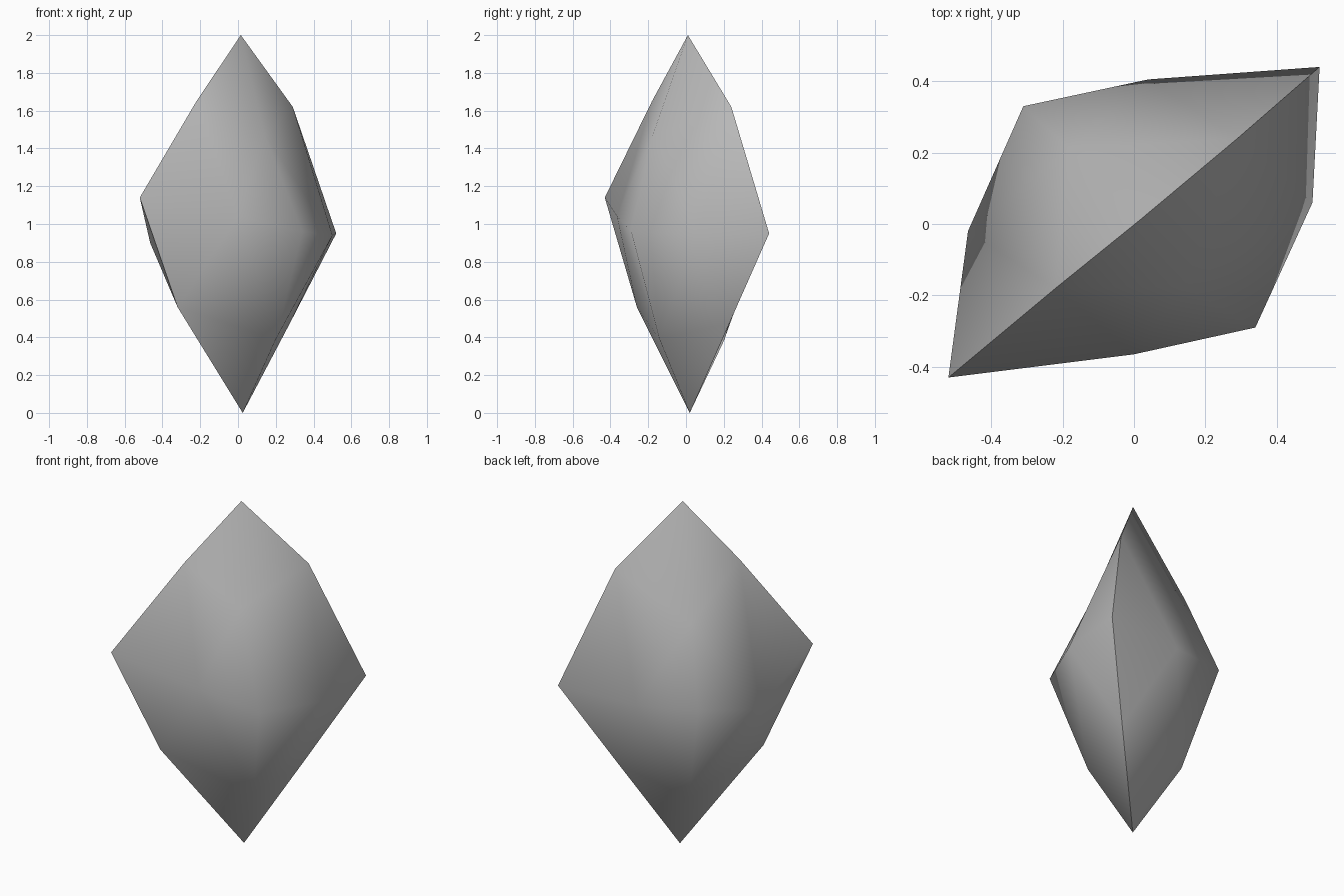
import bpy
import bmesh
from mathutils import Vector

default_cube = bpy.data.objects.get("Cube")
if default_cube:
    bpy.data.objects.remove(default_cube, do_unlink=True)

# Six main corners: two poles, two side tips and two face bulges
corners = {
    "top": (0.015, 0.01, 2.0),
    "bottom": (0.025, 0.02, 0.0),
    "left": (0.52, 0.44, 0.95),
    "right": (-0.52, -0.43, 1.14),
    "front": (0.34, -0.29, 0.96),
    "back": (-0.31, 0.33, 0.98),
}

# One slightly uneven point along each edge between two corners
midpoints = {
    ("top", "left"): (0.29, 0.24, 1.62),
    ("top", "right"): (-0.22, -0.18, 1.65),
    ("bottom", "left"): (0.275, 0.23, 0.475),
    ("bottom", "right"): (-0.32, -0.26, 0.56),
    ("top", "front"): (0.14, -0.175, 1.475),
    ("top", "back"): (-0.18, 0.21, 1.41),
    ("bottom", "front"): (0.2, -0.14, 0.39),
    ("bottom", "back"): (-0.16, 0.2, 0.38),
    ("left", "front"): (0.5, 0.06, 0.94),
    ("right", "front"): (0.0, -0.365, 1.04),
    ("left", "back"): (0.04, 0.405, 0.95),
    ("right", "back"): (-0.465, -0.02, 0.9),
}

bm = bmesh.new()
verts = {name: bm.verts.new(Vector(co)) for name, co in {**corners, **midpoints}.items()}

# Each octant is a triangle split into four facets
for pole in ("top", "bottom"):
    for tip in ("left", "right"):
        for bulge in ("front", "back"):
            pole_tip, pole_bulge, tip_bulge = (pole, tip), (pole, bulge), (tip, bulge)
            for facet in (
                (pole, pole_tip, pole_bulge),
                (tip, pole_tip, tip_bulge),
                (bulge, pole_bulge, tip_bulge),
                (pole_tip, pole_bulge, tip_bulge),
            ):
                bm.faces.new([verts[name] for name in facet])
bmesh.ops.recalc_face_normals(bm, faces=bm.faces[:])

# Smooth faces, with a sharp rim where the front and back halves meet
for face in bm.faces:
    face.smooth = True
for pole in ("top", "bottom"):
    for tip in ("left", "right"):
        for end in (pole, tip):
            bm.edges.get((verts[end], verts[(pole, tip)])).smooth = False

mesh = bpy.data.meshes.new("crystal_shard")
bm.to_mesh(mesh)
bm.free()

# Plain grey stone
stone = bpy.data.materials.new("stone_grey")
stone.use_nodes = True
grey = (0.5, 0.5, 0.5, 1.0)
stone.diffuse_color = grey
stone.node_tree.nodes["Principled BSDF"].inputs["Base Color"].default_value = grey
mesh.materials.append(stone)

crystal = bpy.data.objects.new("crystal_shard", mesh)
bpy.context.collection.objects.link(crystal)
